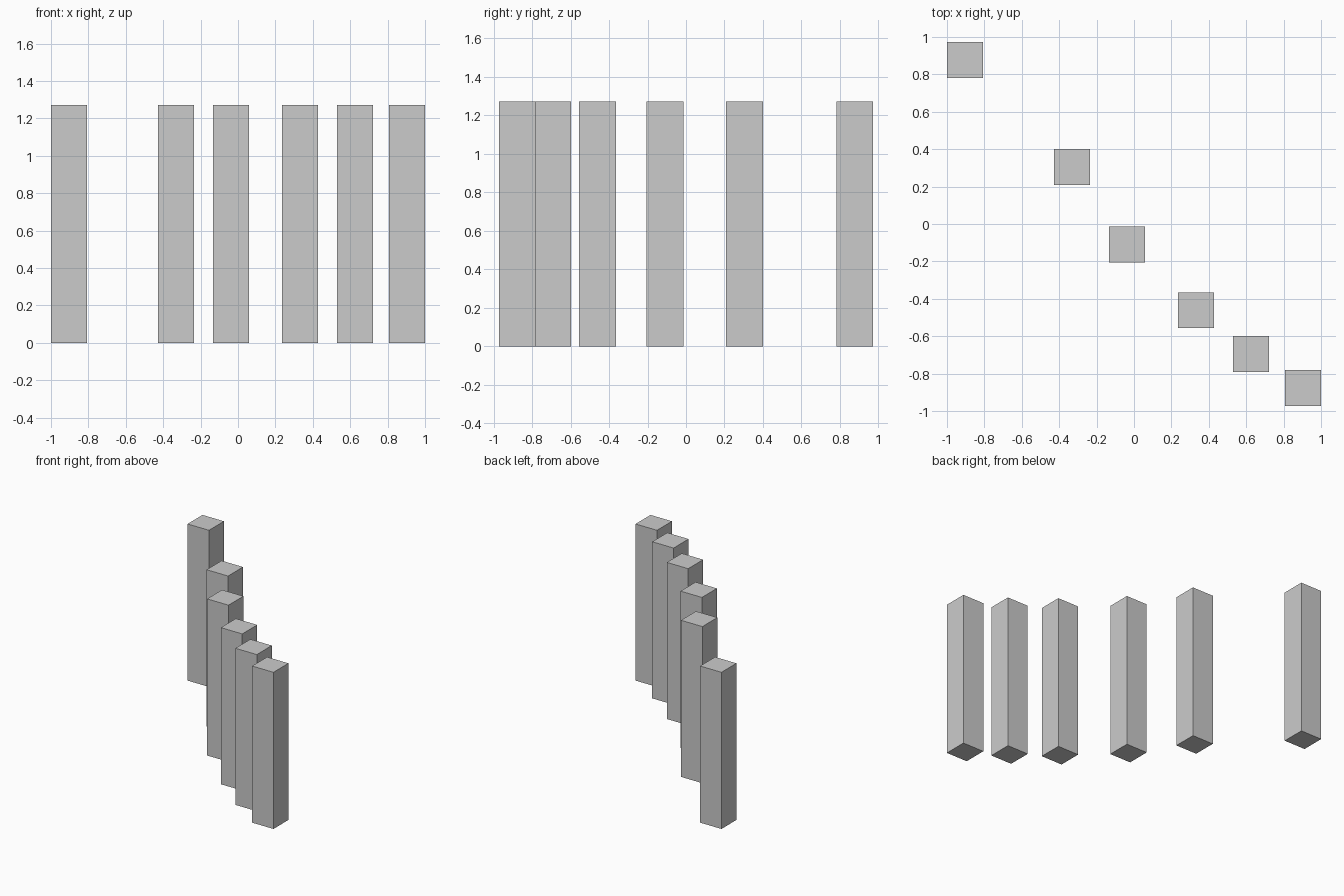
import bpy

if "Cube" in bpy.data.objects:
    bpy.data.objects.remove(bpy.data.objects["Cube"])

WIDTH, HEIGHT = 0.192, 1.272

# Post centres, back left to front right
centres = [
    (-0.904, 0.877),
    (-0.332, 0.305),
    (-0.038, -0.109),
    (0.332, -0.461),
    (0.626, -0.694),
    (0.904, -0.877),
]


def add_post(index, x, y):
    bpy.ops.mesh.primitive_cube_add(size=1, location=(x, y, HEIGHT / 2))
    post = bpy.context.object
    post.name = f"square_post_{index}"
    post.scale = (WIDTH, WIDTH, HEIGHT)
    bpy.ops.object.transform_apply(location=False, rotation=False, scale=True)


# Curving row of identical square posts
for i, (x, y) in enumerate(centres, 1):
    add_post(i, x, y)
